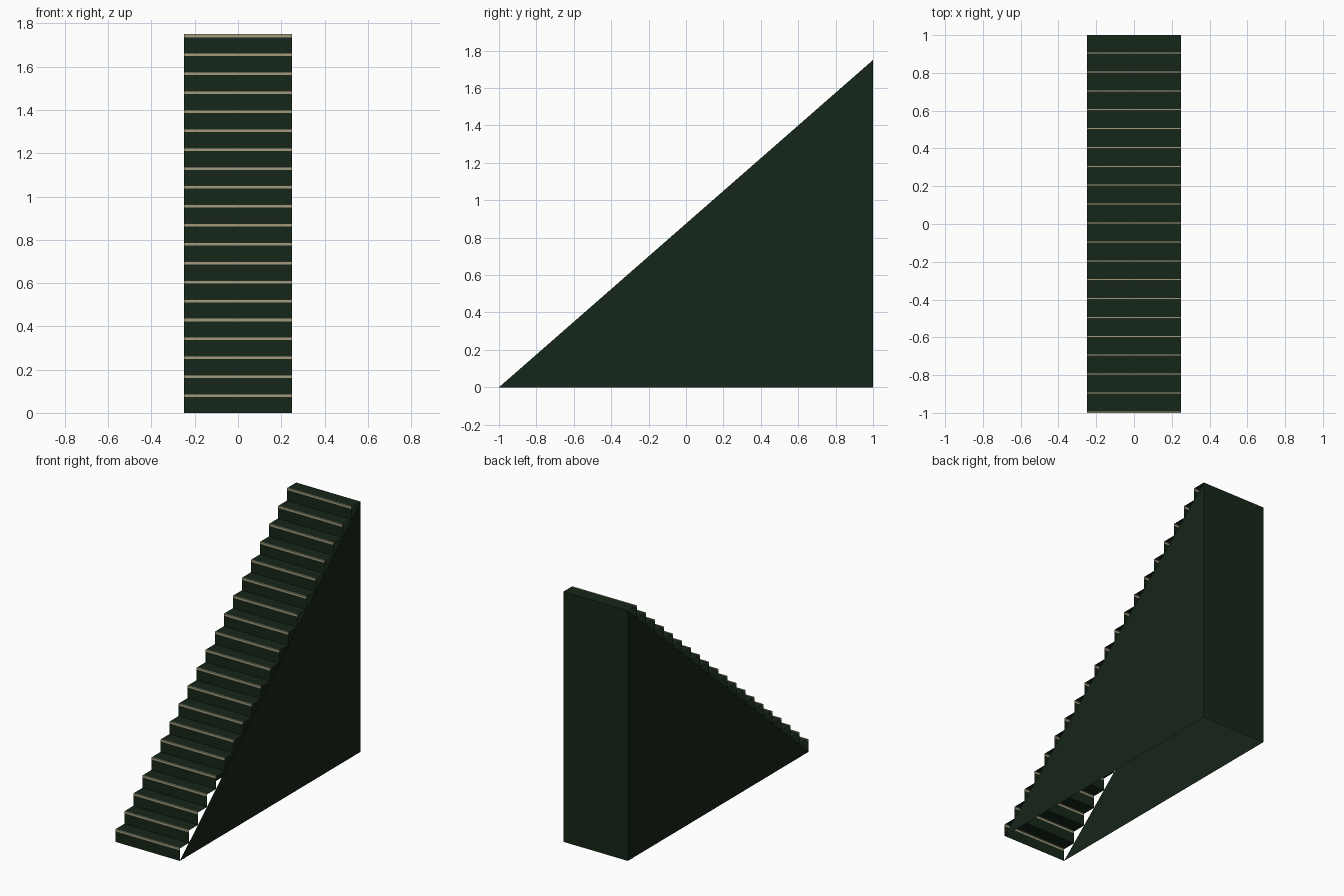
import bpy, bmesh

if "Cube" in bpy.data.objects:
    bpy.data.objects.remove(bpy.data.objects["Cube"])

W, STEPS, H = 0.25, 20, 1.75          # half width, step count, total height
RISE, RUN = H / STEPS, 2.0 / STEPS
LIP, EDGE = 0.014, 0.008              # stripe height on riser, depth on tread


def material(name, rgb):
    m = bpy.data.materials.new(name)
    m.diffuse_color = (*rgb, 1.0)
    m.use_nodes = True
    m.node_tree.nodes["Principled BSDF"].inputs["Base Color"].default_value = m.diffuse_color
    return m


green = material("dark green", (0.008, 0.019, 0.009))
cream = material("cream stripe", (0.36, 0.33, 0.21))


def sheet(name, faces, mats):
    """Build an open sheet from (corner list, material index) pairs."""
    bm = bmesh.new()
    for corners, index in faces:
        f = bm.faces.new([bm.verts.new(c) for c in corners])
        f.material_index = index
    bmesh.ops.remove_doubles(bm, verts=bm.verts, dist=0.0001)
    me = bpy.data.meshes.new(name)
    bm.to_mesh(me)
    bm.free()
    for m in mats:
        me.materials.append(m)
    ob = bpy.data.objects.new(name, me)
    bpy.context.collection.objects.link(ob)


def strip(a, b, index):
    """Full-width face between two (y, z) profile points."""
    return ([(-W, *a), (W, *a), (W, *b), (-W, *b)], index)


# Zigzag of risers and treads, with a stripe on each side of the nose
stairs = []
for i in range(STEPS):
    y, z = -1 + i * RUN, i * RISE
    top = z + RISE
    stairs += [
        strip((y, z), (y, top - LIP), 0),
        strip((y, top - LIP), (y, top), 1),
        strip((y, top), (y + EDGE, top), 1),
        strip((y + EDGE, top), (y + RUN, top), 0),
    ]
sheet("steps", stairs, [green, cream])

# Thin triangular side panels; the underside stays open
sheet("right_side_panel", [([(W, -1, 0), (W, 1, 0), (W, 1, H)], 0)], [green])
sheet("left_side_panel", [([(-W, -1, 0), (-W, 1, H), (-W, 1, 0)], 0)], [green])

# Back wall
sheet("back_wall", [([(W, 1, 0), (-W, 1, 0), (-W, 1, H), (W, 1, H)], 0)], [green])
